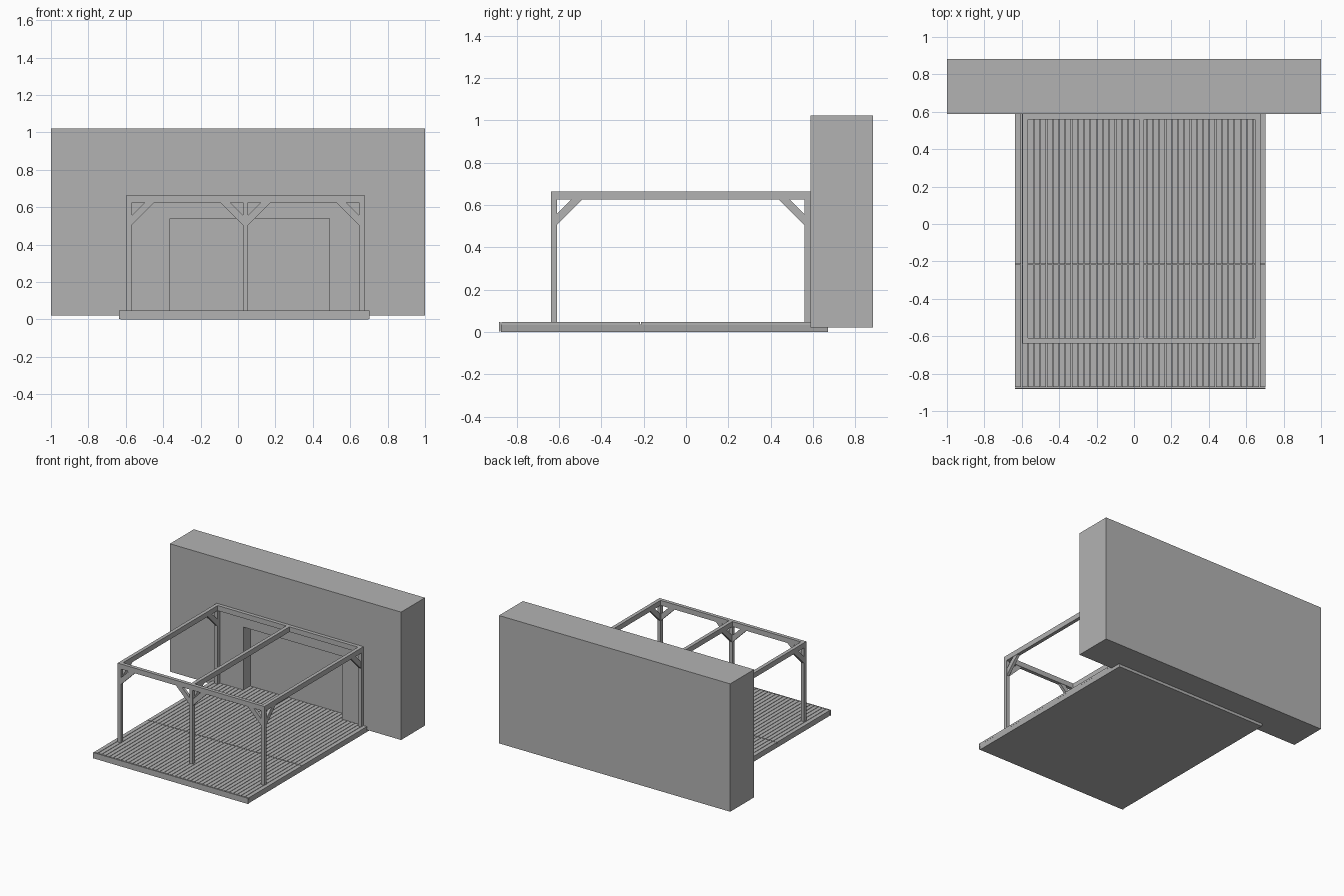
import bpy
import bmesh

cube = bpy.data.objects.get("Cube")
if cube:
    bpy.data.objects.remove(cube, do_unlink=True)

grey = bpy.data.materials.new("plain grey")
grey.use_nodes = True
GREY = (0.45, 0.45, 0.45, 1)
grey.diffuse_color = GREY
grey.node_tree.nodes["Principled BSDF"].inputs["Base Color"].default_value = GREY


def finish(name, bm):
    bmesh.ops.recalc_face_normals(bm, faces=bm.faces)
    mesh = bpy.data.meshes.new(name)
    bm.to_mesh(mesh)
    bm.free()
    mesh.materials.append(grey)
    obj = bpy.data.objects.new(name, mesh)
    bpy.context.collection.objects.link(obj)
    return obj


def add_box(bm, x0, x1, y0, y1, z0, z1):
    verts = bmesh.ops.create_cube(bm, size=1)["verts"]
    for v in verts:
        v.co.x = x1 if v.co.x > 0 else x0
        v.co.y = y1 if v.co.y > 0 else y0
        v.co.z = z1 if v.co.z > 0 else z0
    return verts


def box(name, *bounds):
    bm = bmesh.new()
    add_box(bm, *bounds)
    return finish(name, bm)


def brace(name, place):
    """Diagonal strut between post and beam; place maps (run, z, side) to xyz."""
    profile = [(0, 0.505), (0.12, BEAM_Z), (0.068, BEAM_Z), (0, 0.557)]
    bm = bmesh.new()
    rings = [[bm.verts.new(place(r, z, s)) for r, z in profile] for s in (-0.011, 0.011)]
    bm.faces.new(rings[0])
    bm.faces.new(rings[1][::-1])
    for i in range(4):
        j = (i + 1) % 4
        bm.faces.new((rings[0][i], rings[0][j], rings[1][j], rings[1][i]))
    finish(name, bm)


# House wall with a shallow doorway recess
wall = box("house_wall", -1, 1, 0.587, 0.882, 0.022, 1.022)
cutter = box("doorway_cutter", -0.363, 0.49, 0.5, 0.67, -0.1, 0.54)
cutter.hide_render = True
cutter.hide_viewport = True
cut = wall.modifiers.new("doorway", "BOOLEAN")
cut.operation = "DIFFERENCE"
cut.object = cutter

# Terrace base, slightly narrower at the ground
LEFT, RIGHT, FRONT, BACK = -0.635, 0.704, -0.882, 0.67
DECK = 0.048
bm = bmesh.new()
for v in add_box(bm, LEFT, RIGHT, FRONT + 0.008, BACK, 0, 0.036):
    if v.co.z < 0.01:
        v.co.x += 0.007 if v.co.x < 0 else -0.007
finish("terrace_base", bm)

# Front edge trim
box("front_trim", LEFT, RIGHT, FRONT, FRONT + 0.006, 0.003, DECK)

# Deck boards with narrow grooves and one cross joint
COUNT, GAP = 40, 0.004
pitch = (RIGHT - LEFT) / COUNT
bm = bmesh.new()
for i in range(COUNT):
    x0 = LEFT + i * pitch + (GAP / 2 if i else 0)
    x1 = LEFT + (i + 1) * pitch - (GAP / 2 if i < COUNT - 1 else 0)
    for y0, y1 in ((FRONT + 0.01, -0.217), (-0.213, BACK)):
        add_box(bm, x0, x1, y0, y1, 0.034, DECK)
finish("deck_boards", bm)

# Pergola posts and top frame
W = 0.028
BEAM_Z, TOP_Z = 0.625, 0.665
FRONT_Y, REAR_Y = -0.638, 0.587
columns = {"right": -0.595, "middle": 0.026, "left": 0.647}
for side, x in columns.items():
    box(f"{side}_front_post", x, x + W, FRONT_Y, FRONT_Y + W, DECK, BEAM_Z)
    box(f"{side}_long_beam", x, x + W, FRONT_Y + W, REAR_Y - W, BEAM_Z, TOP_Z)
    if side != "middle":
        box(f"{side}_rear_post", x, x + W, REAR_Y - W, REAR_Y, DECK, BEAM_Z)
x_min, x_max = columns["right"], columns["left"] + W
box("front_beam", x_min, x_max, FRONT_Y, FRONT_Y + W, BEAM_Z, TOP_Z)
box("rear_beam", x_min, x_max, REAR_Y - W, REAR_Y, BEAM_Z, TOP_Z)

# Diagonal braces
mid_y = FRONT_Y + W / 2
for side, x in columns.items():
    mid_x = x + W / 2
    brace(f"{side}_front_depth_brace",
          lambda r, z, s: (mid_x + s, FRONT_Y + W + r, z))
    if side != "middle":
        brace(f"{side}_rear_depth_brace",
              lambda r, z, s: (mid_x + s, REAR_Y - W - r, z))
    if side != "left":
        brace(f"{side}_front_brace_inward_left",
              lambda r, z, s: (x + W + r, mid_y + s, z))
    if side != "right":
        brace(f"{side}_front_brace_inward_right",
              lambda r, z, s: (x - r, mid_y + s, z))
